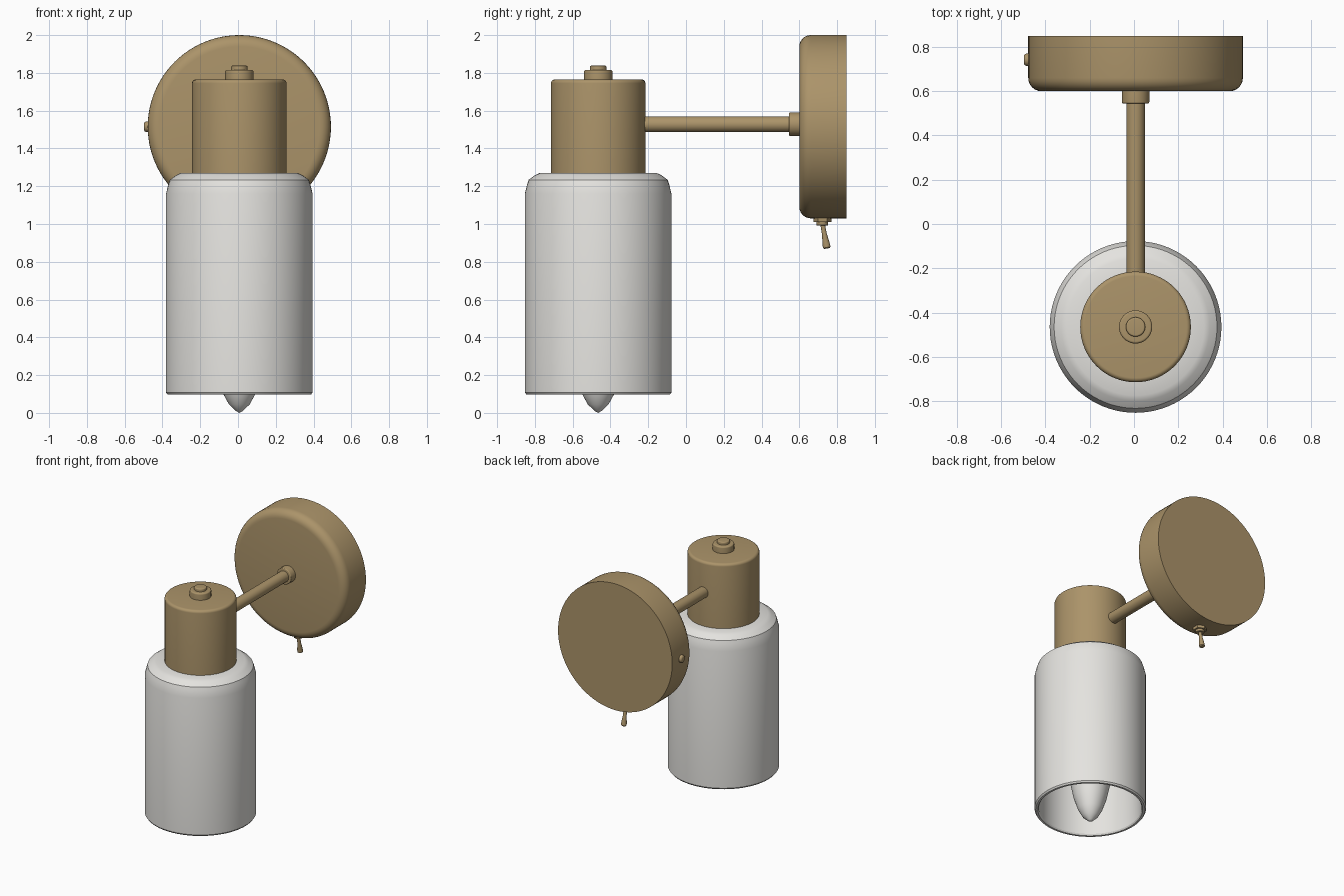
import bpy, bmesh, math
from mathutils import Vector

cube = bpy.data.objects.get("Cube")
if cube:
    bpy.data.objects.remove(cube, do_unlink=True)


def material(name, color):
    mat = bpy.data.materials.new(name)
    mat.use_nodes = True
    mat.diffuse_color = (*color, 1)
    mat.node_tree.nodes["Principled BSDF"].inputs["Base Color"].default_value = (*color, 1)
    return mat


BRASS = material("aged brass", (0.41, 0.295, 0.143))
GLASS = material("white opal glass", (0.78, 0.77, 0.74))

CX, LAMP_Y, ARM_Z, PLATE_Z = 0.007, -0.465, 1.528, 1.515


def lathe(name, profile, origin, axis, mat, sides=64):
    """Spin (radius, height) points about an axis that starts at origin."""
    bm = bmesh.new()
    verts = [bm.verts.new((r, 0, h)) for r, h in profile]
    edges = [bm.edges.new(pair) for pair in zip(verts, verts[1:])]
    bmesh.ops.spin(bm, geom=verts + edges, cent=(0, 0, 0), axis=(0, 0, 1),
                   angle=math.tau, steps=sides, use_duplicate=False)
    bmesh.ops.remove_doubles(bm, verts=bm.verts, dist=0.0004)
    bmesh.ops.recalc_face_normals(bm, faces=bm.faces)
    mesh = bpy.data.meshes.new(name)
    bm.to_mesh(mesh)
    bm.free()
    mesh.materials.append(mat)
    obj = bpy.data.objects.new(name, mesh)
    bpy.context.collection.objects.link(obj)
    obj.location = origin
    obj.rotation_mode = 'QUATERNION'
    obj.rotation_quaternion = Vector((0, 0, 1)).rotation_difference(Vector(axis))
    bpy.ops.object.select_all(action='DESELECT')
    obj.select_set(True)
    bpy.context.view_layer.objects.active = obj
    bpy.ops.object.shade_smooth_by_angle(angle=math.radians(32))
    return obj


def rounded(radius, start, end, fillet, steps=6):
    """Solid cylinder profile with a rounded far edge."""
    arc = [(radius - fillet + fillet * math.cos(a), end - fillet + fillet * math.sin(a))
           for a in (i * math.pi / 2 / steps for i in range(steps + 1))]
    return [(0, start), (radius, start)] + arc + [(0, end)]


UP, DOWN, FRONT, RIGHT = (0, 0, 1), (0, 0, -1), (0, -1, 0), (-1, 0, 0)
lamp = (CX, LAMP_Y, 0)

# Wall plate, side screw
lathe("wall_plate", rounded(0.485, 0, 0.25, 0.06), (CX, 0.85, PLATE_Z), FRONT, BRASS, 96)
lathe("side_screw", rounded(0.028, -0.02, 0.02, 0.014),
      (CX - 0.485, 0.742, PLATE_Z), RIGHT, BRASS, 24)

# Arm and its collar
lathe("arm", rounded(0.042, 0, 0.83, 0.002), (CX, 0.61, ARM_Z), FRONT, BRASS, 32)
lathe("arm_collar", rounded(0.062, 0, 0.06, 0.006), (CX, 0.605, ARM_Z), FRONT, BRASS, 40)

# Lamp holder with finial on top
lathe("lamp_holder", rounded(0.25, 1.255, 1.765, 0.02), lamp, UP, BRASS)
lathe("finial_base", rounded(0.075, 1.76, 1.816, 0.01), lamp, UP, BRASS, 40)
lathe("finial_cap", rounded(0.044, 1.81, 1.838, 0.008), lamp, UP, BRASS, 32)

# Hollow glass shade, open at the bottom
lathe("glass_shade", [
    (0.2, 1.27), (0.31, 1.27), (0.335, 1.258), (0.368, 1.234), (0.376, 1.21),
    (0.388, 1.16), (0.388, 0.108), (0.38, 0.097), (0.365, 0.097), (0.358, 0.108),
    (0.358, 1.15), (0.34, 1.21), (0.3, 1.24), (0.2, 1.24), (0.2, 1.27)],
    lamp, UP, GLASS, 80)

# Candle bulb and socket
lathe("bulb", [(0, 0), (0.018, 0.01), (0.055, 0.045), (0.085, 0.1), (0.115, 0.19),
               (0.136, 0.29), (0.143, 0.38), (0.135, 0.48), (0.112, 0.6),
               (0.09, 0.7), (0.085, 0.8), (0, 0.8)], lamp, UP, GLASS, 48)
lathe("bulb_socket", rounded(0.11, 0.76, 1.26, 0.005), lamp, UP, BRASS, 40)

# Toggle switch under the plate
switch = Vector((CX, 0.722, PLATE_Z - 0.485))
lathe("switch_nut", rounded(0.048, -0.02, 0.02, 0.004), switch, DOWN, BRASS, 6)
lathe("switch_bushing", rounded(0.031, 0, 0.038, 0.004), switch, DOWN, BRASS, 24)
lathe("switch_lever", [(0, 0), (0.012, 0), (0.013, 0.06), (0.02, 0.12),
                       (0.02, 0.132), (0.014, 0.138), (0, 0.138)],
      switch + Vector((0, 0, -0.024)), (0, 0.18, -1), BRASS, 20)
